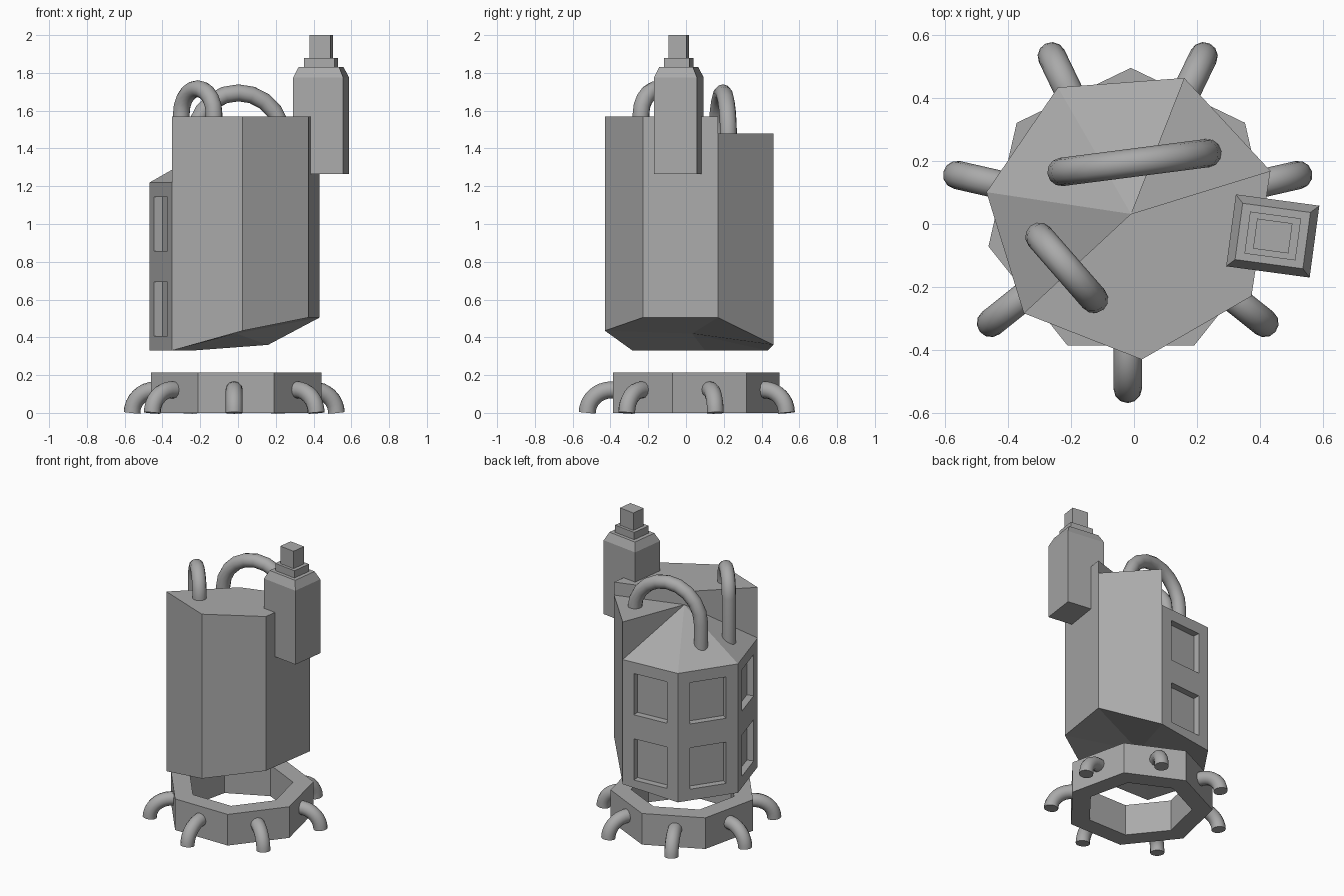
import bpy, bmesh
from math import sin, cos, pi, radians
from mathutils import Vector, Matrix

cube = bpy.data.objects.get("Cube")
if cube:
    bpy.data.objects.remove(cube, do_unlink=True)

SIDES = 7
STEP = 2 * pi / SIDES
CENTRE = Vector((-0.01, 0.032, 0))
RADIUS = 0.463

grey = bpy.data.materials.new("plain grey")
grey.use_nodes = True
grey.diffuse_color = (0.4, 0.4, 0.4, 1)
grey.node_tree.nodes["Principled BSDF"].inputs["Base Color"].default_value = (0.4, 0.4, 0.4, 1)


def finish(name, bm, smooth=False):
    bmesh.ops.remove_doubles(bm, verts=bm.verts, dist=1e-5)
    bmesh.ops.recalc_face_normals(bm, faces=bm.faces)
    mesh = bpy.data.meshes.new(name)
    bm.to_mesh(mesh)
    bm.free()
    mesh.materials.append(grey)
    obj = bpy.data.objects.new(name, mesh)
    bpy.context.collection.objects.link(obj)
    bpy.ops.object.select_all(action='DESELECT')
    obj.select_set(True)
    bpy.context.view_layer.objects.active = obj
    if smooth:
        bpy.ops.object.shade_smooth_by_angle(angle=radians(50))
    return obj


def polygon(bm, points):
    # One face from points, skipping repeats
    unique = []
    for p in points:
        if all((p - q).length > 1e-5 for q in unique):
            unique.append(p)
    if len(unique) > 2:
        bm.faces.new([bm.verts.new(p) for p in unique])


def corner(i, turn, radius, z):
    a = turn + i * STEP
    return CENTRE + Vector((radius * cos(a), radius * sin(a), z))


def tube(name, path, side, radius=0.045, sides=12):
    # Round bar along a flat path; side is the normal of the path's plane
    bm = bmesh.new()
    rings = []
    for i, p in enumerate(path):
        tangent = (path[min(i + 1, len(path) - 1)] - path[max(i - 1, 0)]).normalized()
        across = tangent.cross(side)
        rings.append([bm.verts.new(p + radius * (side * cos(2 * pi * k / sides)
                                                 + across * sin(2 * pi * k / sides)))
                      for k in range(sides)])
    for a, b in zip(rings, rings[1:]):
        for k in range(sides):
            n = (k + 1) % sides
            bm.faces.new((a[k], a[n], b[n], b[k]))
    bm.faces.new(rings[0])
    bm.faces.new(rings[-1])
    return finish(name, bm, True)


# Body: seven wedges round a centre, each with its own rim and centre height
TURN = STEP / 3
FLAT, LEDGE, ROOF = (1.57, 1.57), (1.48, 1.48), (1.22, 1.48)
wedges = [LEDGE, ROOF, ROOF, ROOF, FLAT, FLAT, FLAT]
base = [0.505, 0.36, 0.33, 0.33, 0.33, 0.435, 0.505]
BASE_CENTRE = 0.42
bm = bmesh.new()
for i, (rim, peak) in enumerate(wedges):
    j = (i + 1) % SIDES

    def at(k, z):
        return corner(k, TURN, RADIUS, z)

    def middle(z):
        return CENTRE + Vector((0, 0, z))

    before, after = wedges[i - 1], wedges[j]
    wall = [at(i, base[i]), at(j, base[j])]
    if after[0] < rim:
        wall.append(at(j, after[0]))
    wall += [at(j, rim), at(i, rim)]
    if before[0] < rim:
        wall.append(at(i, before[0]))
    polygon(bm, wall)
    polygon(bm, [at(i, rim), at(j, rim), middle(peak)])
    polygon(bm, [at(i, base[i]), at(j, base[j]), middle(BASE_CENTRE)])
    if before != (rim, peak):
        polygon(bm, [at(i, before[0]), middle(before[1]), middle(peak), at(i, rim)])
body = finish("body", bm)

# Recessed windows in the three low walls
bm = bmesh.new()
apothem = RADIUS * cos(pi / SIDES)
for i in (1, 2, 3):
    for z in (0.55, 1.0):
        spot = (Matrix.Translation(CENTRE) @ Matrix.Rotation(TURN + (i + 0.5) * STEP, 4, 'Z')
                @ Matrix.Translation((apothem, 0, z))
                @ Matrix.Diagonal((0.09, 0.24, 0.285, 1)))
        bmesh.ops.create_cube(bm, size=1, matrix=spot)
cutter = finish("window_cutter", bm)
cutter.hide_render = True
bpy.context.view_layer.objects.active = body
cut = body.modifiers.new("windows", 'BOOLEAN')
cut.operation = 'DIFFERENCE'
cut.solver = 'EXACT'
cut.object = cutter
bpy.ops.object.modifier_apply(modifier=cut.name)
bpy.data.objects.remove(cutter, do_unlink=True)

# Base ring
INNER, RING_TOP = 0.335, 0.215
bm = bmesh.new()
section = [(RADIUS, 0), (RADIUS, RING_TOP), (INNER, RING_TOP), (INNER, 0)]
for i in range(SIDES):
    for (r1, z1), (r2, z2) in zip(section, section[1:] + section[:1]):
        polygon(bm, [corner(i, pi / 2, r1, z1), corner(i + 1, pi / 2, r1, z1),
                     corner(i + 1, pi / 2, r2, z2), corner(i, pi / 2, r2, z2)])
finish("base_ring", bm)

# Curved feet, one on each side of the ring
for i in range(SIDES):
    a = pi / 2 + (i + 0.5) * STEP
    out = Vector((cos(a), sin(a), 0))
    hub = CENTRE + Vector((-0.01, 0, 0))
    path = [hub + out * 0.4 + Vector((0, 0, 0.122))]
    for k in range(9):
        t = pi / 2 * (1 - k / 8)
        path.append(hub + out * (0.425 + 0.13 * cos(t)) + Vector((0, 0, 0.122 * sin(t))))
    tube(f"foot_{i + 1}", path, Vector((-out.y, out.x, 0)))


# Arched handles on the roof
def handle(name, start, end, spring, foot_start, foot_end):
    start, end = Vector((*start, 0)), Vector((*end, 0))
    mid, half = (start + end) / 2, (end - start) / 2
    path = [start + Vector((0, 0, foot_start))]
    for k in range(11):
        t = pi * (1 - k / 10)
        path.append(mid + half * cos(t) + Vector((0, 0, spring + half.length * sin(t))))
    path.append(end + Vector((0, 0, foot_end)))
    along = half.normalized()
    tube(name, path, Vector((-along.y, along.x, 0)))


handle("long_handle", (-0.23, 0.165), (0.235, 0.225), 1.46, 1.28, 1.42)
handle("short_handle", (-0.3, -0.04), (-0.127, -0.238), 1.585, 1.27, 1.52)

# Side tower: stacked rectangular levels on a slightly turned axis
bm = bmesh.new()
levels = [(0.267, 0.23, 1.265), (0.267, 0.23, 1.775), (0.217, 0.18, 1.83),
          (0.163, 0.134, 1.83), (0.163, 0.134, 1.88), (0.113, 0.096, 1.88),
          (0.113, 0.096, 2.0)]
place = Matrix.Translation((0.44, -0.038, 0)) @ Matrix.Rotation(radians(-7.7), 4, 'Z')
rings = [[bm.verts.new(place @ Vector((sx * w / 2, sy * d / 2, z)))
          for sx, sy in ((-1, -1), (1, -1), (1, 1), (-1, 1))] for w, d, z in levels]
for a, b in zip(rings, rings[1:]):
    for k in range(4):
        n = (k + 1) % 4
        bm.faces.new((a[k], a[n], b[n], b[k]))
bm.faces.new(rings[0])
bm.faces.new(rings[-1])
finish("side_tower", bm)
